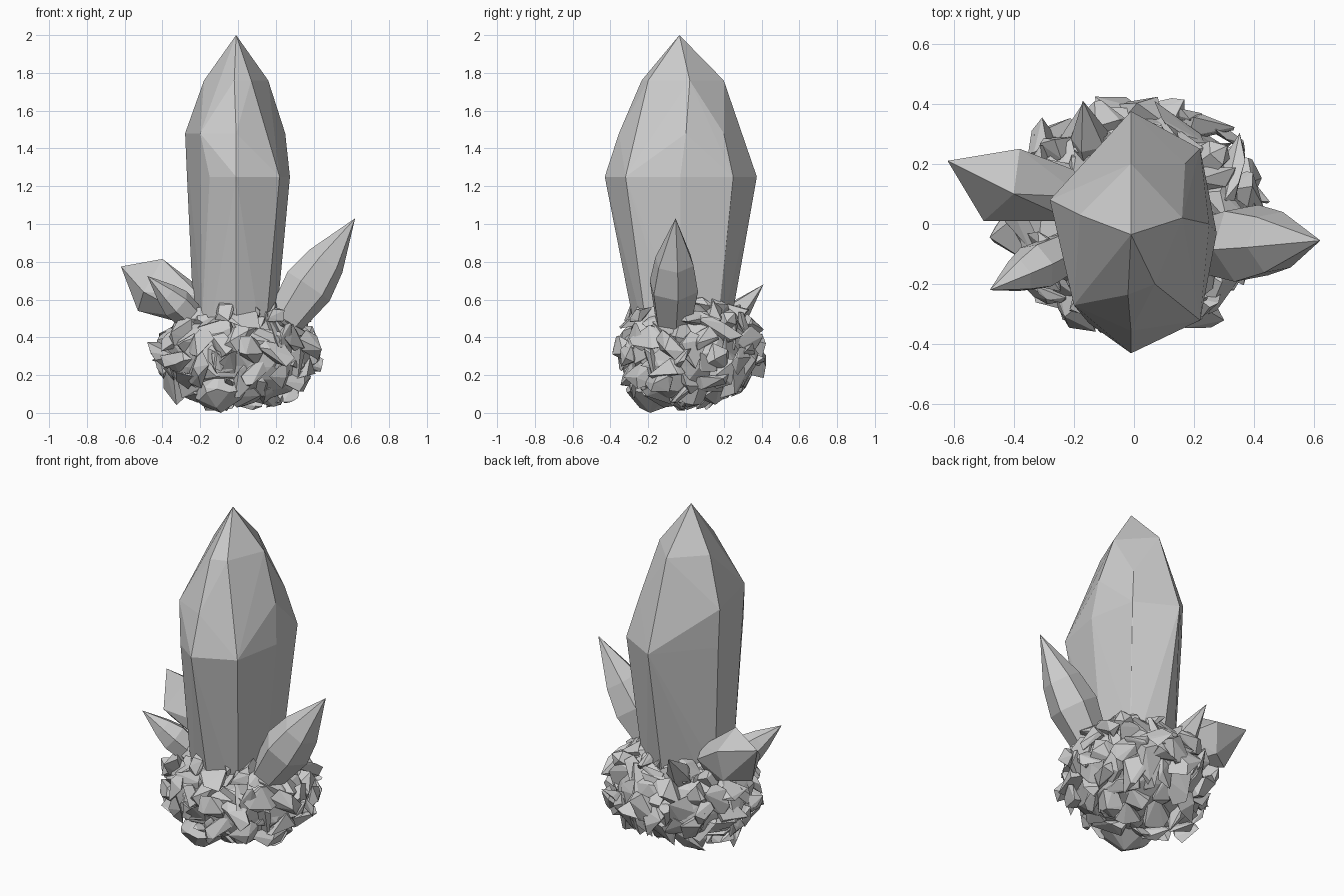
import bpy, bmesh, math, random
from mathutils import Vector

if "Cube" in bpy.data.objects:
    bpy.data.objects.remove(bpy.data.objects["Cube"])

random.seed(11)


def add_hull(bm, pts):
    verts = [bm.verts.new(p) for p in pts]
    res = bmesh.ops.convex_hull(bm, input=verts)
    junk = {g for g in res["geom_interior"] + res["geom_unused"]
            if isinstance(g, bmesh.types.BMVert) and g.is_valid}
    bmesh.ops.delete(bm, geom=list(junk), context='VERTS')


def finish(bm, name):
    bmesh.ops.recalc_face_normals(bm, faces=bm.faces)
    me = bpy.data.meshes.new(name)
    bm.to_mesh(me)
    bm.free()
    ob = bpy.data.objects.new(name, me)
    bpy.context.collection.objects.link(ob)
    return ob


def hull_object(name, pts):
    bm = bmesh.new()
    add_hull(bm, pts)
    return finish(bm, name)


def random_dir():
    return Vector([random.gauss(0, 1) for _ in range(3)]).normalized()


def shard(name, base, tip, rings, sides, turn=0.0):
    """Pointed prism from base to tip; rings are (fraction, radius)."""
    base, tip = Vector(base), Vector(tip)
    axis = tip - base
    u = axis.cross(Vector((0, 1, 0.1))).normalized()
    v = axis.cross(u).normalized()
    pts = [tip]
    for t, r in rings:
        for i in range(sides):
            a = turn + 2 * math.pi * i / sides
            pts.append(base + axis * t + (u * math.cos(a) + v * math.sin(a)) * r)
    hull_object(name, pts)


# Main crystal: faceted hull, narrow at the foot and widest at the shoulder
shoulder = [(-0.01, -0.43), (0.22, -0.32), (0.275, -0.03), (0.22, 0.25),
            (-0.01, 0.375), (-0.27, 0.08), (-0.15, -0.33)]
foot = [(-0.01, -0.27), (0.15, -0.21), (0.205, -0.03), (0.17, 0.17),
        (-0.01, 0.23), (-0.235, 0.06), (-0.19, -0.18)]
pts = [(x, y, 1.25) for x, y in shoulder] + [(x, y, 0.5) for x, y in foot]
pts += [(x * 0.9, y * 0.9, 0.3) for x, y in foot]
pts += [(-0.2, -0.27, 1.48), (-0.28, 0.08, 1.48), (0.25, 0.0, 1.48),
        (0.17, 0.2, 1.48), (-0.01, 0.28, 1.48), (-0.01, -0.355, 1.48),
        (0.16, 0.02, 1.76), (-0.18, 0.03, 1.76), (-0.01, 0.2, 1.76),
        (0.07, -0.2, 1.76), (-0.02, -0.235, 1.76), (-0.01, -0.035, 2.0)]
hull_object("main_crystal", pts)

# Side crystals
shard("right_crystal", (0.21, -0.07, 0.43), (0.62, -0.055, 1.03),
      [(0, 0.09), (0.4, 0.137), (0.62, 0.108)], 6, 0.1)
hull_object("left_crystal", [
    (-0.62, 0.21, 0.775), (-0.40, 0.10, 0.815), (-0.50, 0.01, 0.64),
    (-0.38, 0.25, 0.72), (-0.53, 0.13, 0.54), (-0.40, 0.22, 0.54),
    (-0.20, 0.01, 0.62), (-0.20, 0.18, 0.60), (-0.17, 0.09, 0.64),
    (-0.24, 0.11, 0.46), (-0.24, 0.02, 0.50)])
shard("front_left_crystal", (-0.2, -0.08, 0.46), (-0.48, -0.22, 0.725),
      [(0, 0.07), (0.45, 0.085), (0.65, 0.06)], 6, 0.2)
shard("back_crystal", (-0.13, 0.2, 0.46), (-0.17, 0.41, 0.68),
      [(0, 0.06), (0.4, 0.065)], 5)
shard("back_right_crystal", (0.17, 0.15, 0.42), (0.31, 0.26, 0.53),
      [(0, 0.07), (0.8, 0.05)], 5)

# Rock base: solid core covered with jagged tilted slabs
centre = Vector((0.0, 0.02, 0.315))
size = Vector((0.43, 0.385, 0.285))


def surface(d, scale):
    n = sum(abs(c) ** 2.2 for c in d) ** (1 / 2.2)
    p = centre + Vector([c / n * s * scale for c, s in zip(d, size)])
    # Underside rises toward the back
    p.z += max(0, 0.3 - p.z) * max(0, p.y) * 0.9
    return p


def add_chunk(bm, mid, normal, long, wide, thin):
    w = (normal + random_dir() * 0.55).normalized()
    u = w.cross(random_dir()).normalized()
    v = w.cross(u)
    pts = []
    for _ in range(9):
        q = random_dir()
        p = mid + u * q.x * long + v * q.y * wide + w * q.z * thin
        p.z = max(p.z, random.uniform(0.005, 0.04))
        pts.append(p)
    add_hull(bm, pts)


bm = bmesh.new()
bmesh.ops.create_icosphere(bm, subdivisions=3, radius=1)
for vert in bm.verts:
    vert.co = surface(vert.co.normalized(), random.uniform(0.85, 0.94))

count = 120
for i in range(count):
    z = 1 - 2 * (i + 0.5) / count
    a = i * 2.39996
    r = math.sqrt(1 - z * z)
    d = Vector((r * math.cos(a), r * math.sin(a), z))
    add_chunk(bm, surface(d, random.uniform(0.84, 0.95)), d,
              random.uniform(0.09, 0.15), random.uniform(0.06, 0.11),
              random.uniform(0.035, 0.065))

# Collar of chunks around the foot of the main crystal
for i in range(20):
    a = 2 * math.pi * i / 20
    k = random.uniform(0.95, 1.25)
    mid = Vector((0.23 * k * math.cos(a), 0.24 * k * math.sin(a),
                  random.uniform(0.48, 0.54)))
    add_chunk(bm, mid, Vector((math.cos(a), math.sin(a), 1)).normalized(),
              0.095, 0.07, 0.04)

# Low lump the cluster rests on
lump = []
for _ in range(26):
    q = random_dir()
    lump.append(Vector((-0.09, -0.17, 0.12)) + Vector((q.x * 0.15, q.y * 0.15, q.z * 0.11)))
lump.append(Vector((-0.09, -0.19, 0)))
add_hull(bm, lump)
finish(bm, "rock_base")
